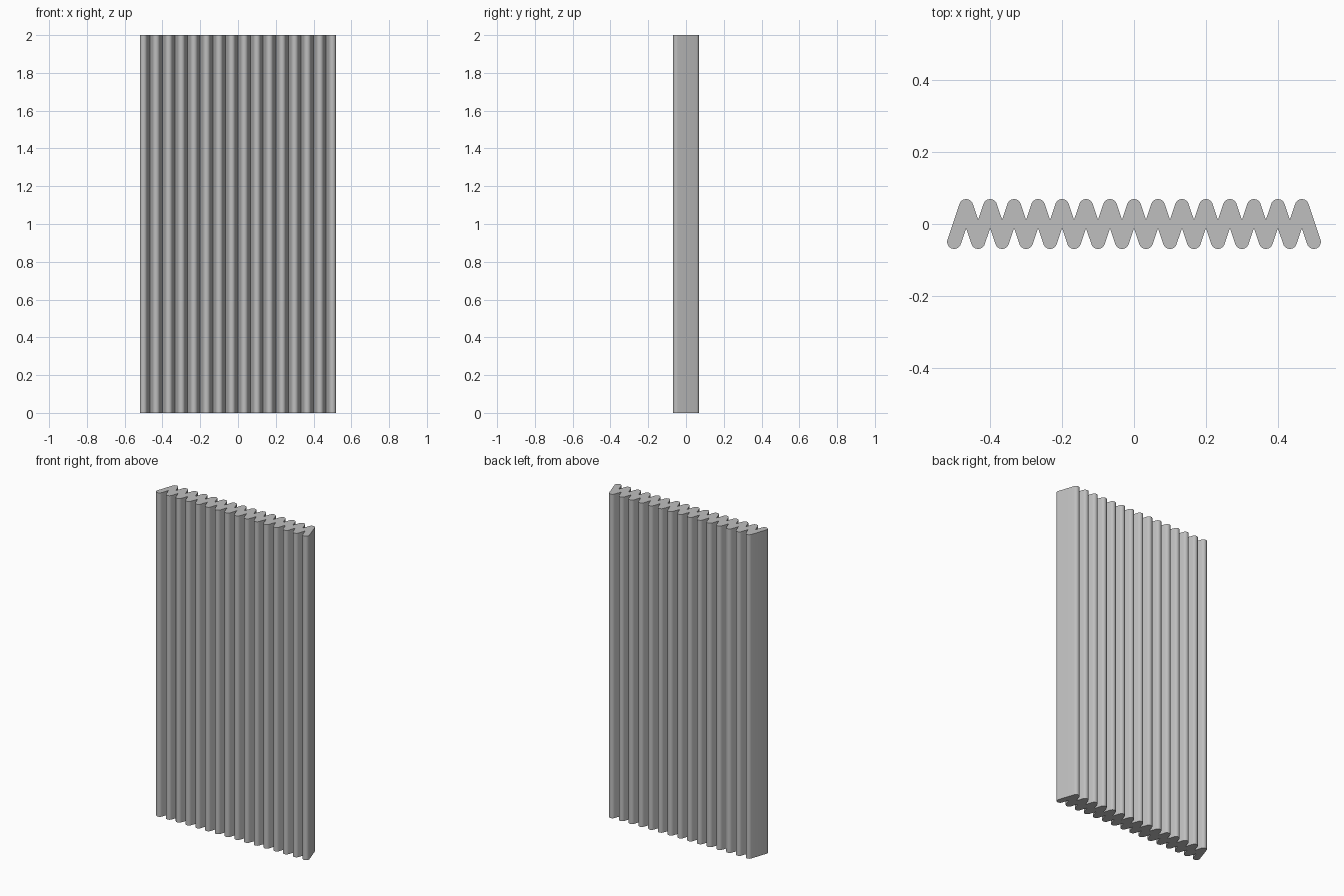
import bpy, bmesh, math

if "Cube" in bpy.data.objects:
    bpy.data.objects.remove(bpy.data.objects["Cube"])

R, H, P = 0.0195, 0.0497, 1 / 15     # bend radius, bend centre height, pleat pitch
SLOPE = 2 * H / (P / 2)
LEAN = math.atan(1 / SLOPE)          # leg angle from vertical
HALF_W = R / math.cos(LEAN)          # half leg thickness measured along x
VALLEY = H - (P / 2 - HALF_W) * SLOPE
SEG = 12


def bend(cx, side):
    """Rounded bend listed from left to right; side is 1 for back, -1 for front."""
    a0, a1 = math.pi - LEAN, LEAN
    arc = [a0 + (a1 - a0) * i / SEG for i in range(SEG + 1)]
    return [(cx + R * math.cos(a), side * (H + R * math.sin(a))) for a in arc]


# back edge: bends with sharp valleys between
back = []
for i in range(15):
    cx = (i - 7) * P
    back += bend(cx, 1)
    if i < 14:
        back.append((cx + P / 2, VALLEY))

# front edge: bends with sharp valleys between
front = []
for i in range(16):
    cx = (i - 7.5) * P
    arc = bend(cx, -1)
    # outer end bends wrap further round into the sloping end faces
    if i == 0:
        a0 = math.pi - LEAN
        extra = [a0 + 2 * LEAN * k / 4 for k in (4, 3, 2, 1)]
        arc = [(cx + R * math.cos(a), -H - R * math.sin(a)) for a in extra] + arc
    if i == 15:
        extra = [LEAN - 2 * LEAN * k / 4 for k in (1, 2, 3, 4)]
        arc += [(cx + R * math.cos(a), -H - R * math.sin(a)) for a in extra]
    front += arc
    if i < 15:
        front.append((cx + P / 2, -VALLEY))

# pleated panel: profile extruded upward
bm = bmesh.new()
base = bm.faces.new([bm.verts.new((x, y, 0)) for x, y in front + back[::-1]])
ext = bmesh.ops.extrude_face_region(bm, geom=[base], use_keep_orig=True)
top = [v for v in ext["geom"] if isinstance(v, bmesh.types.BMVert)]
bmesh.ops.translate(bm, verts=top, vec=(0, 0, 2))
bmesh.ops.recalc_face_normals(bm, faces=bm.faces)
mesh = bpy.data.meshes.new("pleated_panel")
bm.to_mesh(mesh)
bm.free()

grey = bpy.data.materials.new("light grey")
grey.diffuse_color = (0.52, 0.52, 0.52, 1)
grey.use_nodes = True
grey.node_tree.nodes["Principled BSDF"].inputs["Base Color"].default_value = grey.diffuse_color
mesh.materials.append(grey)

panel = bpy.data.objects.new("pleated_panel", mesh)
bpy.context.collection.objects.link(panel)
bpy.context.view_layer.objects.active = panel
panel.select_set(True)
bpy.ops.object.shade_smooth_by_angle(angle=math.radians(30))
